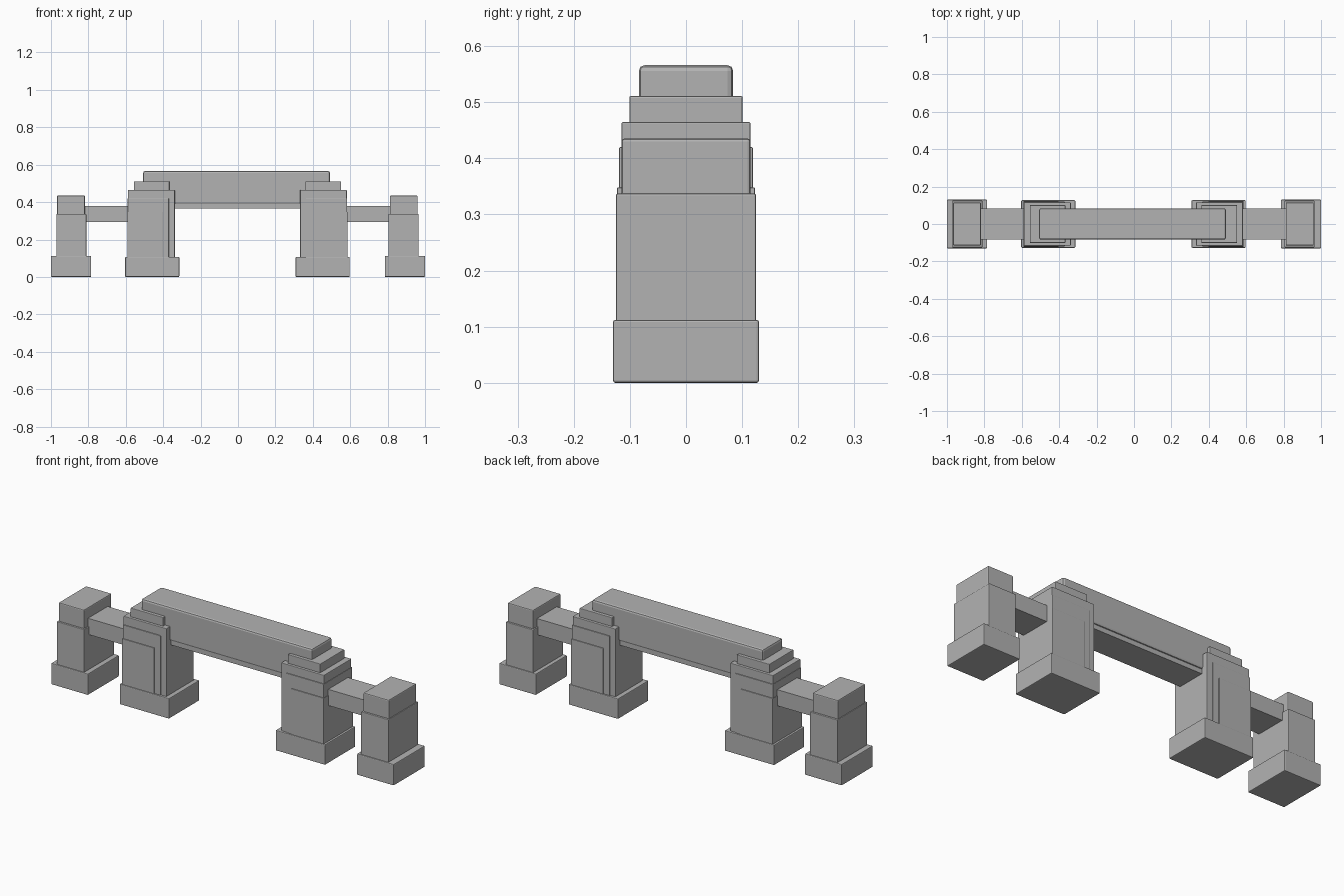
import bpy
import bmesh
from mathutils import Vector

default_cube = bpy.data.objects.get("Cube")
if default_cube:
    bpy.data.objects.remove(default_cube, do_unlink=True)

GREY = (0.45, 0.45, 0.45, 1.0)
stone = bpy.data.materials.new("stone_grey")
stone.use_nodes = True
stone.diffuse_color = GREY
stone.node_tree.nodes["Principled BSDF"].inputs["Base Color"].default_value = GREY


def block(name, x0, x1, half_y, z0, z1, bevel=0.004):
    """Box centred on y = 0 with narrow chamfered edges."""
    low = Vector((min(x0, x1), -half_y, z0))
    high = Vector((max(x0, x1), half_y, z1))
    mesh = bpy.data.meshes.new(name)
    bm = bmesh.new()
    bmesh.ops.create_cube(bm, size=1)
    bmesh.ops.scale(bm, vec=high - low, verts=bm.verts)
    bmesh.ops.translate(bm, vec=(low + high) / 2, verts=bm.verts)
    if bevel:
        bmesh.ops.bevel(bm, geom=bm.edges[:], offset=bevel, segments=2,
                        profile=0.5, affect='EDGES')
    bm.to_mesh(mesh)
    bm.free()
    mesh.materials.append(stone)
    obj = bpy.data.objects.new(name, mesh)
    bpy.context.collection.objects.link(obj)
    return obj


SHIFT = -0.003  # the upper masonry sits slightly off centre

for side, s in (("left", 1), ("right", -1)):
    def part(name, inner, outer, half_y, z0, z1, bevel=0.003):
        block(f"{side}_{name}", s * inner + SHIFT, s * outer + SHIFT,
              half_y, z0, z1, bevel)

    # End post: plinth, shaft and cap
    block(f"{side}_post_plinth", s * 0.785, s * 1.0, 0.13, 0, 0.112, 0.004)
    part("post_shaft", 0.808, 0.968, 0.125, 0.1, 0.337)
    part("post_cap", 0.815, 0.964, 0.115, 0.33, 0.435, 0.005)

    # Low rail between end post and main pillar
    part("side_rail", 0.55, 0.84, 0.082, 0.294, 0.379, 0)

    # Main pillar with layered cladding slabs and a stepped head
    part("pillar_plinth", 0.311, 0.60, 0.127, 0, 0.107, 0.004)
    part("pillar_body", 0.335, 0.585, 0.115, 0.1, 0.465)
    part("pillar_middle_layer", 0.367, 0.587, 0.119, 0.1, 0.42, 0.002)
    part("pillar_outer_layer", 0.40, 0.589, 0.123, 0.1, 0.348, 0.002)
    part("pillar_head", 0.364, 0.554, 0.101, 0.45, 0.511)

# Top beam and the thinner strip under it
block("top_beam", -0.507, 0.491, 0.084, 0.388, 0.566, 0.01)
block("beam_soffit", -0.42, 0.41, 0.077, 0.365, 0.41, 0)
